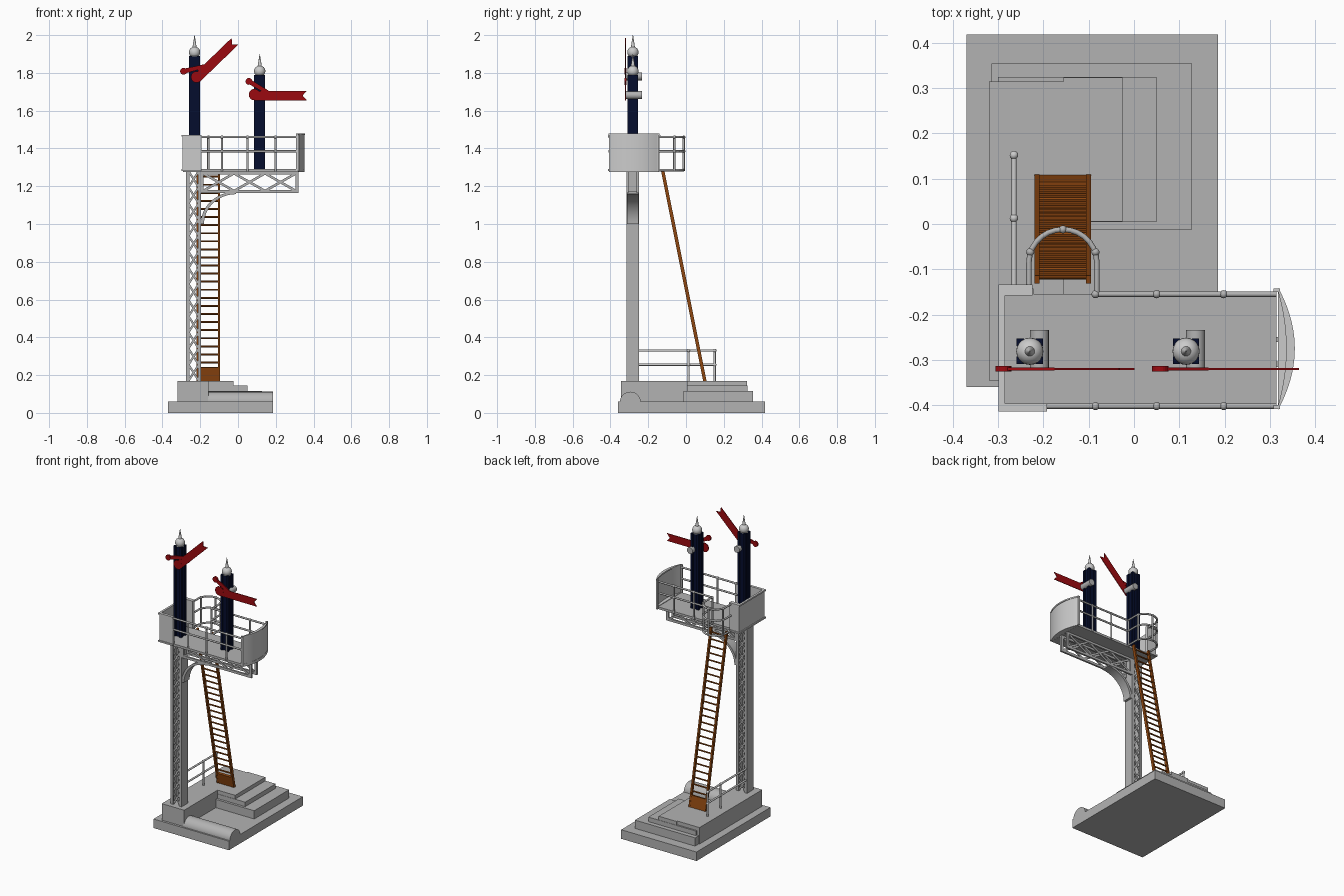
import bpy, bmesh, math
from mathutils import Vector, Matrix

if "Cube" in bpy.data.objects:
    bpy.data.objects.remove(bpy.data.objects["Cube"])


def material(name, rgb):
    m = bpy.data.materials.new(name)
    m.diffuse_color = (*rgb, 1)
    m.use_nodes = True
    m.node_tree.nodes["Principled BSDF"].inputs["Base Color"].default_value = m.diffuse_color
    return m


RED = material("red", (0.33, 0.003, 0.005))
NAVY = material("navy", (0.0015, 0.004, 0.026))
BROWN = material("brown", (0.27, 0.062, 0.005))
WHITE = material("white", (0.8, 0.8, 0.8))
GREY = material("grey", (0.45, 0.45, 0.45))


def finish(bm, name, mat=GREY, smooth=False):
    bmesh.ops.recalc_face_normals(bm, faces=bm.faces)
    me = bpy.data.meshes.new(name)
    bm.to_mesh(me)
    bm.free()
    ob = bpy.data.objects.new(name, me)
    bpy.context.collection.objects.link(ob)
    me.materials.append(mat)
    if smooth:
        bpy.ops.object.select_all(action='DESELECT')
        ob.select_set(True)
        bpy.context.view_layer.objects.active = ob
        bpy.ops.object.shade_smooth_by_angle(angle=math.radians(35))
    return ob


def box(bm, x0, x1, y0, y1, z0, z1):
    m = Matrix.Translation(((x0 + x1) / 2, (y0 + y1) / 2, (z0 + z1) / 2))
    bmesh.ops.create_cube(bm, size=1, matrix=m @ Matrix.Diagonal((x1 - x0, y1 - y0, z1 - z0, 1)))


def bar(bm, p, q, w, d):
    # bar between two points: d along the plane normal (y, or x for y-z bars), w across
    p, q = Vector(p), Vector(q)
    z = (q - p).normalized()
    n = Vector((1, 0, 0)) if abs(z.x) < 1e-6 else Vector((0, 1, 0))
    x = n.cross(z).normalized()
    rot = Matrix((x, n, z)).transposed().to_4x4()
    bmesh.ops.create_cube(bm, size=1, matrix=Matrix.Translation((p + q) / 2) @ rot
                          @ Matrix.Diagonal((w, d, (q - p).length, 1)))


def rod(bm, p, q, r, r2=None, seg=12):
    p, q = Vector(p), Vector(q)
    rot = (q - p).to_track_quat('Z', 'Y').to_matrix().to_4x4()
    bmesh.ops.create_cone(bm, cap_ends=True, segments=seg, radius1=r, radius2=r if r2 is None else r2,
                          depth=(q - p).length, matrix=Matrix.Translation((p + q) / 2) @ rot)


def ball(bm, p, r, u=12, v=8):
    bmesh.ops.create_uvsphere(bm, u_segments=u, v_segments=v, radius=r, matrix=Matrix.Translation(p))


def extrude(bm, pts, vec):
    # closed prism from a flat outline
    a = [bm.verts.new(p) for p in pts]
    b = [bm.verts.new(Vector(p) + Vector(vec)) for p in pts]
    bm.faces.new(a)
    bm.faces.new(b[::-1])
    for i in range(len(a)):
        bm.faces.new((a[i - 1], a[i], b[i], b[i - 1]))


def tube(bm, pts, r):
    for a, b in zip(pts, pts[1:]):
        rod(bm, a, b, r)
    for p in pts[1:-1]:
        ball(bm, p, r)


# Base slab, post plinth and stepped tiers
bm = bmesh.new()
box(bm, -0.37, 0.185, -0.36, 0.418, 0, 0.06)
finish(bm, "base_slab")
bm = bmesh.new()
box(bm, -0.32, -0.155, -0.345, 0.315, 0.05, 0.17)
finish(bm, "post_plinth")
bm = bmesh.new()
box(bm, -0.315, 0.128, -0.012, 0.354, 0.05, 0.115)
box(bm, -0.30, 0.05, 0.004, 0.325, 0.1, 0.145)
box(bm, -0.156, -0.025, 0.006, 0.323, 0.13, 0.17)
finish(bm, "base_steps")

# Half-round bank along the front of the base
bm = bmesh.new()
arc = [(-0.16, -0.295 + 0.055 * math.cos(math.pi * i / 20), 0.058 + 0.054 * math.sin(math.pi * i / 20))
       for i in range(21)]
extrude(bm, arc, (0.345, 0, 0))
finish(bm, "front_half_round", smooth=True)

# Lattice main post: side channels with crossed bars front and back
bm = bmesh.new()
for x0, x1, xf in ((-0.275, -0.268, -0.257), (-0.202, -0.195, -0.213)):
    box(bm, x0, x1, -0.315, -0.25, 0.16, 1.28)
    for y in (-0.315, -0.257):
        box(bm, min(x0, xf), max(x1, xf), y, y + 0.007, 0.16, 1.28)
N = 13
h = 1.11 / N
for y in (-0.309, -0.256):
    for i in range(N):
        z = 0.17 + i * h
        bar(bm, (-0.262, y, z), (-0.208, y, z + h), 0.011, 0.005)
        bar(bm, (-0.208, y, z), (-0.262, y, z + h), 0.011, 0.004)
finish(bm, "lattice_post")

# Cantilever truss under the platform
bm = bmesh.new()
for y in (-0.31, -0.255):
    for z in (1.172, 1.27):
        bar(bm, (-0.2, y, z), (0.32, y, z), 0.016, 0.012)
    for x in (-0.19, 0.312):
        bar(bm, (x, y, 1.165), (x, y, 1.278), 0.012, 0.016)
    for i in range(3):
        a, b = -0.185 + i * 0.164, -0.185 + (i + 1) * 0.164
        bar(bm, (a, y, 1.175), (b, y, 1.268), 0.013, 0.007)
        bar(bm, (a, y, 1.268), (b, y, 1.175), 0.013, 0.006)
finish(bm, "platform_truss")

# Curved bracket between post and truss
bm = bmesh.new()
ang = [math.pi - math.pi / 2 * i / 14 for i in range(15)]
outer = [(-0.01 + 0.187 * math.cos(a), -0.312, 1.0 + 0.172 * math.sin(a)) for a in ang]
inner = [(-0.01 + 0.170 * math.cos(a), -0.312, 1.0 + 0.158 * math.sin(a)) for a in ang]
extrude(bm, outer + inner[::-1], (0, 0.06, 0))
finish(bm, "curved_bracket", smooth=True)

# Platform floor
bm = bmesh.new()
box(bm, -0.29, 0.315, -0.405, -0.155, 1.276, 1.291)
box(bm, -0.29, -0.222, -0.16, -0.142, 1.276, 1.291)
finish(bm, "platform_floor")

# White end screens: squared one on the left, bowed one on the right
bm = bmesh.new()
for g, z0, z1 in ((0, 1.285, 1.465), (0.006, 1.462, 1.472), (0.006, 1.28, 1.29)):
    box(bm, -0.293 - g, -0.285, -0.408 - g, -0.14 + g, z0, z1)
    box(bm, -0.293, -0.192, -0.408 - g, -0.396, z0, z1)
    box(bm, -0.293, -0.224, -0.158, -0.14 + g, z0, z1)
finish(bm, "left_screen", WHITE)


def bow(bulge, half, z):
    return [(0.318 + bulge * (1 - (t / 10) ** 2), -0.275 + half * t / 10, z) for t in range(-10, 11)]


bm = bmesh.new()
extrude(bm, bow(0.033, 0.132, 1.28) + bow(0.025, 0.128, 1.28)[::-1], (0, 0, 0.195))
extrude(bm, bow(0.037, 0.135, 1.47) + bow(0.018, 0.126, 1.47)[::-1], (0, 0, 0.009))
extrude(bm, bow(0.035, 0.133, 1.274), (0, 0, 0.018))
for y in (-0.408, -0.15):
    box(bm, 0.308, 0.322, y, y + 0.008, 1.28, 1.478)
finish(bm, "right_screen", WHITE, smooth=True)

# Platform guard rails, with the ladder hoop at the back
bm = bmesh.new()
hoop = [(-0.232, -0.14), (-0.232, -0.085)]
hoop += [(-0.157 + 0.075 * math.cos(math.pi * (1 - i / 14)), -0.085 + 0.073 * math.sin(math.pi * (1 - i / 14)))
         for i in range(1, 15)]
hoop += [(-0.082, -0.155)]
for z in (1.285, 1.385, 1.46):
    tube(bm, [(x, y, z) for x, y in hoop], 0.006)
    if z > 1.3:
        rod(bm, (-0.195, -0.402, z), (0.315, -0.402, z), 0.006)
        rod(bm, (-0.085, -0.155, z), (0.315, -0.155, z), 0.006)
stations = [(x, y) for x in (-0.085, 0.05, 0.198) for y in (-0.402, -0.155)]
stations += [(-0.229, -0.062), (-0.157, -0.012), (-0.085, -0.062)]
for x, y in stations:
    rod(bm, (x, y, 1.28), (x, y, 1.46), 0.006)
    for z in (1.385, 1.46):
        ball(bm, (x, y, z), 0.009)
finish(bm, "platform_rails", smooth=True)

# Low handrail on the base
bm = bmesh.new()
for z in (0.255, 0.33):
    rod(bm, (-0.265, -0.255, z), (-0.265, 0.152, z), 0.006)
for y in (0.013, 0.152):
    rod(bm, (-0.265, y, 0.16), (-0.265, y, 0.33), 0.006)
    for z in (0.255, 0.33):
        ball(bm, (-0.265, y, z), 0.0095)
finish(bm, "base_handrail", WHITE, smooth=True)

# Ladder with foot plate
bm = bmesh.new()
foot, top = Vector((0, 0.1, 0.168)), Vector((0, -0.123, 1.28))
for x in (-0.214, -0.1):
    off = Vector((x, 0, 0))
    bar(bm, foot + off, top + off, 0.018, 0.011)
for i in range(2, 26):
    p = foot.lerp(top, i / 26 + 0.012)
    rod(bm, p + Vector((-0.213, 0, 0)), p + Vector((-0.101, 0, 0)), 0.005, seg=8)
mid = Vector((-0.157, 0, 0))
bar(bm, foot + mid, foot.lerp(top, 0.067) + mid, 0.016, 0.112)
finish(bm, "ladder", BROWN)

# Semaphore arm silhouette in pivot coordinates
arm_blade = [(-0.028, -0.075), (0.249, -0.075), (0.227, -0.05), (0.249, -0.025), (0.0, -0.025)]


def disc(cx, cz, r, n=20):
    return [(cx + r * math.cos(2 * math.pi * i / n), cz + r * math.sin(2 * math.pi * i / n)) for i in range(n)]


def signal(label, x, z_top, tilt):
    # Square doll post with recessed faces
    y = -0.281
    bm = bmesh.new()
    box(bm, x - 0.023, x + 0.023, y - 0.021, y + 0.021, 1.285, z_top)
    for sx in (-1, 1):
        for sy in (-1, 1):
            cx, cy = x + sx * 0.021, y + sy * 0.02
            box(bm, cx - 0.008, cx + 0.008, cy - 0.008, cy + 0.008, 1.285, z_top)
    finish(bm, label + "_signal_post", NAVY)

    # Finial: collar, ball and spike
    bm = bmesh.new()
    rod(bm, (x, y, z_top - 0.002), (x, y, z_top + 0.006), 0.025, 0.02, 20)
    ball(bm, (x, y, z_top + 0.019), 0.03, 20, 12)
    rod(bm, (x, y, z_top + 0.042), (x, y, z_top + 0.11), 0.0115, 0.0008, 16)
    finish(bm, label + "_finial", WHITE, smooth=True)

    # Lamp behind the arm
    zl = z_top - 0.108
    bm = bmesh.new()
    rod(bm, (x + 0.021, -0.32, zl), (x + 0.021, -0.234, zl), 0.021, seg=20)
    finish(bm, label + "_lamp", smooth=True)

    # Arm with fishtail blade and counterweight lever
    bm = bmesh.new()
    for pts, y0, d in ((arm_blade, -0.322, 0.004), (disc(-0.028, -0.045, 0.03), -0.3225, 0.005),
                       (disc(-0.057, 0.025, 0.018), -0.326, 0.012),
                       ([(-0.062, 0.013), (0.02, -0.032), (0.05, -0.026), (-0.052, 0.037)], -0.323, 0.006)):
        extrude(bm, [(px, y0, pz) for px, pz in pts], (0, d, 0))
    bmesh.ops.rotate(bm, verts=bm.verts, cent=(0, 0, 0), matrix=Matrix.Rotation(-tilt, 3, 'Y'))
    bmesh.ops.translate(bm, verts=bm.verts, vec=(x, 0, z_top - 0.06))
    finish(bm, label + "_signal_arm", RED)


signal("left", -0.23, 1.89, math.radians(44))
signal("right", 0.115, 1.79, 0)
